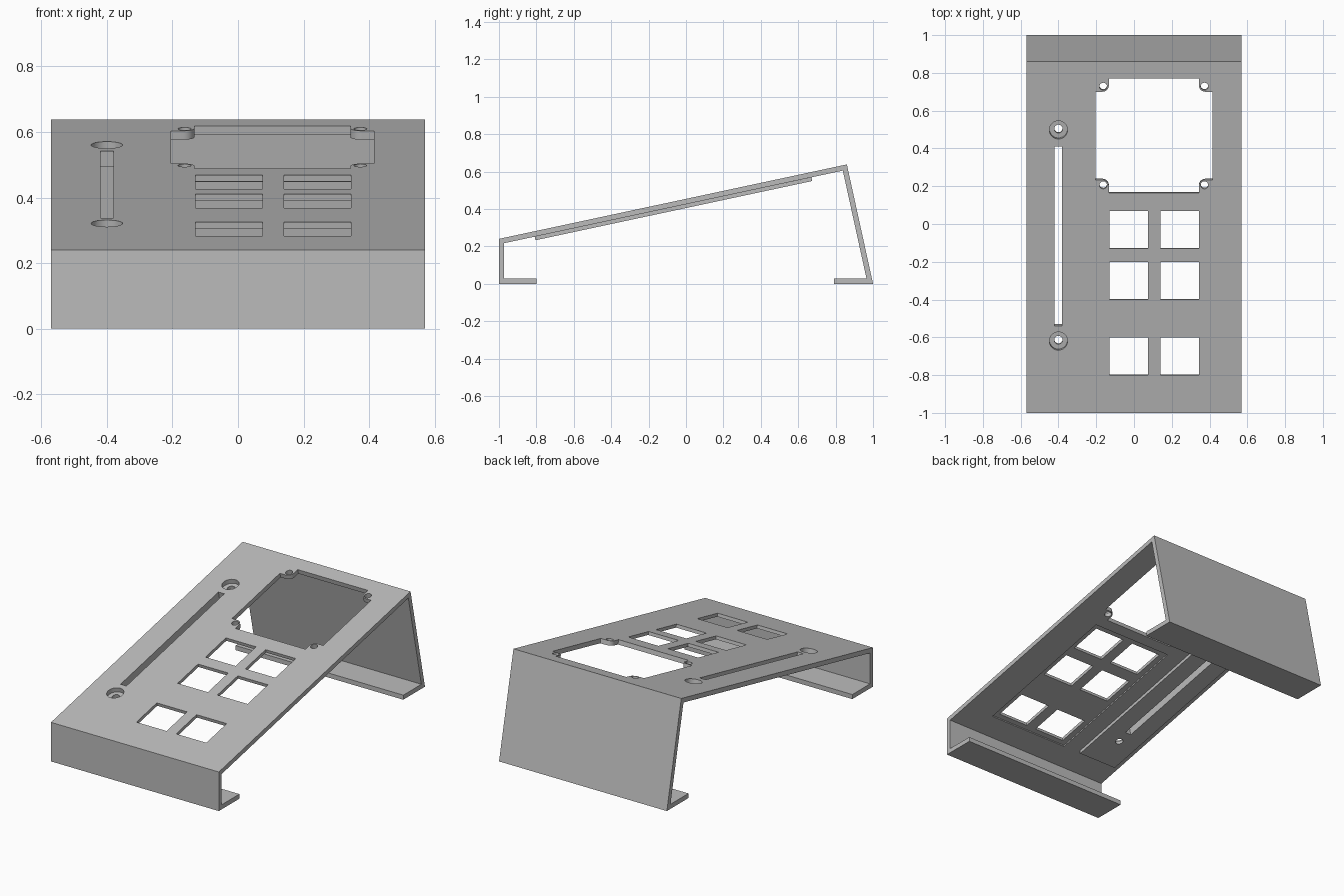
import bpy
from math import atan2, cos, sin, pi
from mathutils import Matrix

cube = bpy.data.objects.get("Cube")
if cube:
    bpy.data.objects.remove(cube, do_unlink=True)

grey = bpy.data.materials.new("plain grey")
grey.use_nodes = True
grey.diffuse_color = (0.5, 0.5, 0.5, 1)
grey.node_tree.nodes["Principled BSDF"].inputs["Base Color"].default_value = (0.5, 0.5, 0.5, 1)

HALF_WIDTH = 0.57
SHEET = 0.028
STRIP = 0.02
FRONT_Z, RIDGE_Y, RIDGE_Z = 0.24, 0.86, 0.638
TILT = atan2(RIDGE_Z - FRONT_Z, RIDGE_Y + 1)
# Panel frame: x across, y up the slope, z out of the panel
PANEL = Matrix.Translation((0, -1, FRONT_Z)) @ Matrix.Rotation(TILT, 4, 'X')


def prism(name, bottom, top):
    """Closed solid between two matching outlines."""
    n = len(bottom)
    faces = [list(range(n))[::-1], list(range(n, 2 * n))]
    faces += [[i, (i + 1) % n, n + (i + 1) % n, n + i] for i in range(n)]
    mesh = bpy.data.meshes.new(name)
    mesh.from_pydata(bottom + top, [], faces)
    mesh.materials.append(grey)
    obj = bpy.data.objects.new(name, mesh)
    bpy.context.collection.objects.link(obj)
    return obj


def panel_prism(name, outline, low, high):
    """Solid standing square on the panel; outline is in plan x, y."""
    pts = [(x, (y + 1) / cos(TILT)) for x, y in outline]
    obj = prism(name, [(x, v, low) for x, v in pts], [(x, v, high) for x, v in pts])
    obj.data.transform(PANEL)
    return obj


def rect(x0, x1, y0, y1):
    return [(x0, y0), (x1, y0), (x1, y1), (x0, y1)]


def circle(x, y, r, n=40):
    return [(x + r * cos(2 * pi * i / n), y + r * sin(2 * pi * i / n)) for i in range(n)]


def cut(targets, outline, low=-0.1, high=0.05):
    cutter = panel_prism("cutter", outline, low, high)
    cutter.hide_render = True
    for target in targets:
        mod = target.modifiers.new("cut", 'BOOLEAN')
        mod.operation = 'DIFFERENCE'
        mod.solver = 'EXACT'
        mod.object = cutter
        bpy.context.view_layer.objects.active = target
        bpy.ops.object.modifier_apply(modifier=mod.name)
    bpy.data.objects.remove(cutter, do_unlink=True)


# Folded sheet: front flange, front wall, sloped panel, back wall, back flange
profile = [(-0.8, 0), (-0.8, SHEET), (-1 + SHEET, SHEET), (-1 + SHEET, 0.217),
           (0.8385, 0.605), (0.965, SHEET), (0.79, SHEET), (0.79, 0),
           (1, 0), (RIDGE_Y, RIDGE_Z), (-1, FRONT_Z), (-1, 0)]
stand = prism("folded_stand",
              [(-HALF_WIDTH, y, z) for y, z in profile],
              [(HALF_WIDTH, y, z) for y, z in profile])

# Thicker strip under the slot
strip = panel_prism("slot_backing_strip", rect(-0.53, -0.27, -0.815, 0.665),
                    -SHEET - STRIP, -SHEET)

# Slot with a counterbored screw hole at each end
cut([stand, strip], rect(-0.42, -0.38, -0.54, 0.41))
for y in (-0.62, 0.498):
    cut([stand], circle(-0.4, y, 0.048))
    cut([strip], circle(-0.4, y, 0.022))

# Shallow recess behind the key openings
cut([stand], rect(-0.165, 0.375, -0.83, 0.1), -0.1, -0.02)

# Six square key openings
for x in (-0.13, 0.14):
    for y in (-0.8, -0.4, -0.13):
        cut([stand], rect(x, x + 0.205, y, y + 0.198))

# Large opening with a rounded screw tab in each corner
CX, CY = 0.105, 0.467
a, b, A, B, R = 0.238, 0.233, 0.31, 0.303, 0.035
quarter = [(A, b)]
for i in range(9):
    t = 1.5 * pi - i * pi / 16
    quarter.append((a + R + R * cos(t), b + R + R * sin(t)))
quarter.append((a, B))
outline = []
for sx, sy in ((1, 1), (-1, 1), (-1, -1), (1, -1)):
    corner = [(CX + sx * x, CY + sy * y) for x, y in quarter]
    outline += corner if sx * sy > 0 else corner[::-1]
cut([stand], outline)
for sx in (-1, 1):
    for sy in (-1, 1):
        cut([stand], circle(CX + sx * 0.268, CY + sy * 0.261, 0.02, 24))

# Smooth round holes, crisp folds
bpy.ops.object.select_all(action='DESELECT')
for obj in (stand, strip):
    obj.select_set(True)
bpy.context.view_layer.objects.active = stand
bpy.ops.object.shade_smooth_by_angle()
